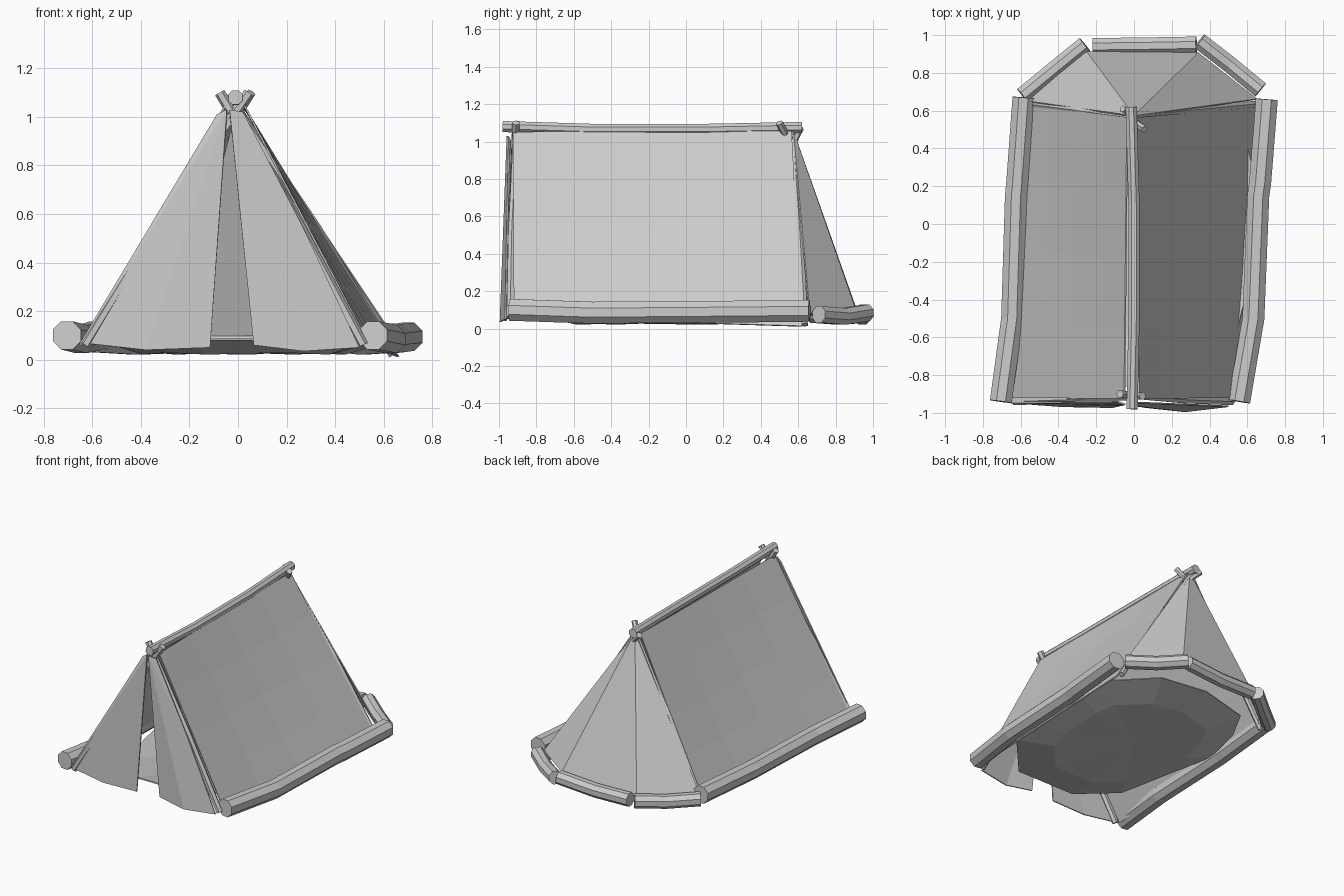
import bpy, bmesh, math
from mathutils import Vector

cube = bpy.data.objects.get("Cube")
if cube:
    bpy.data.objects.remove(cube, do_unlink=True)

grey = bpy.data.materials.new("plain grey")
grey.use_nodes = True
colour = (0.6, 0.6, 0.6, 1)
grey.diffuse_color = colour
grey.node_tree.nodes["Principled BSDF"].inputs["Base Color"].default_value = colour


def finish(bm, name):
    mesh = bpy.data.meshes.new(name)
    bmesh.ops.recalc_face_normals(bm, faces=bm.faces[:])
    bm.to_mesh(mesh)
    bm.free()
    mesh.materials.append(grey)
    obj = bpy.data.objects.new(name, mesh)
    bpy.context.collection.objects.link(obj)
    return obj


def log(name, path, radius, sides=8):
    """Faceted wooden pole swept along a few points, with flat ends."""
    pts = [Vector(p) for p in path]
    bm = bmesh.new()
    rings = []
    for i, p in enumerate(pts):
        along = pts[min(i + 1, len(pts) - 1)] - pts[max(i - 1, 0)]
        turn = along.to_track_quat('Z', 'Y')
        ring = []
        for k in range(sides):
            a = math.tau * (k + 0.5) / sides
            ring.append(bm.verts.new(p + turn @ Vector((math.cos(a), math.sin(a), 0)) * radius))
        rings.append(ring)
    for a, b in zip(rings, rings[1:]):
        for k in range(sides):
            j = (k + 1) % sides
            bm.faces.new((a[k], a[j], b[j], b[k]))
    bm.faces.new(rings[0])
    bm.faces.new(rings[-1])
    return finish(bm, name)


def thicken(obj):
    mod = obj.modifiers.new("cloth thickness", 'SOLIDIFY')
    mod.thickness = 0.008
    mod.offset = 0


def wall(name, top_front, top_back, low_back, low_front, sag):
    """Side cloth: bilinear sheet that sags a little in the middle."""
    tf, tb, lb, lf = map(Vector, (top_front, top_back, low_back, low_front))
    normal = (tb - tf).cross(lf - tf).normalized()
    if normal.z < 0:
        normal.negate()
    bm = bmesh.new()
    n = 5
    grid = []
    for i in range(n):
        u = i / (n - 1)
        row = []
        for j in range(n):
            v = j / (n - 1)
            p = tf.lerp(tb, u).lerp(lf.lerp(lb, u), v)
            dip = sag * math.sin(math.pi * u) * math.sin(math.pi * v)
            row.append(bm.verts.new(p - normal * dip))
        grid.append(row)
    for a, b in zip(grid, grid[1:]):
        for j in range(n - 1):
            bm.faces.new((a[j], a[j + 1], b[j + 1], b[j]))
    thicken(finish(bm, name))


def fan(name, apex, rim):
    """Triangles from one point to a row of rim points."""
    bm = bmesh.new()
    top = bm.verts.new(apex)
    edge = [bm.verts.new(p) for p in rim]
    for a, b in zip(edge, edge[1:]):
        bm.faces.new((top, a, b))
    thicken(finish(bm, name))


def dish(name, outline, rim_z, floor_z):
    """Shallow tray: raised rim sloping down to a lower, slightly uneven middle."""
    bm = bmesh.new()
    rim = [bm.verts.new((x, y, rim_z)) for x, y in outline]
    low = [bm.verts.new((x * 0.68, y * 0.68, floor_z + 0.008 * (i % 2))) for i, (x, y) in enumerate(outline)]
    centre = bm.verts.new((0, 0, floor_z + 0.015))
    for i in range(len(rim)):
        j = (i + 1) % len(rim)
        bm.faces.new((rim[i], rim[j], low[j], low[i]))
        bm.faces.new((low[i], low[j], centre))
    thicken(finish(bm, name))


# Ridge pole and side logs
log("ridge_pole", [(-0.01, -0.98, 1.08), (0, -0.5, 1.065), (0, 0.1, 1.065), (-0.015, 0.62, 1.075)], 0.032)
log("right_base_log", [(-0.705, -0.94, 0.1), (-0.645, -0.5, 0.085), (-0.625, 0.15, 0.09),
                       (-0.618, 0.22, 0.09), (-0.585, 0.67, 0.1)], 0.063)
log("left_base_log", [(0.557, -0.94, 0.1), (0.632, -0.5, 0.085), (0.658, 0.15, 0.09),
                      (0.668, 0.22, 0.09), (0.703, 0.66, 0.095)], 0.063)

# Three shorter logs around the back
log("back_right_log", [(-0.59, 0.68, 0.075), (-0.42, 0.82, 0.065), (-0.26, 0.95, 0.075)], 0.048)
log("back_middle_log", [(-0.22, 0.94, 0.07), (0.05, 0.943, 0.065), (0.33, 0.948, 0.085)], 0.048)
log("back_left_log", [(0.347, 0.968, 0.085), (0.51, 0.842, 0.065), (0.67, 0.71, 0.075)], 0.048)

# Crossed poles at both ends, filling the seams between the cloths
log("front_right_pole", [(-0.63, -0.94, 0.06), (-0.35, -0.93, 0.52), (0.045, -0.91, 1.1)], 0.022, 6)
log("front_left_pole", [(0.515, -0.94, 0.06), (0.265, -0.93, 0.53), (-0.075, -0.9, 1.1)], 0.022, 6)
log("rear_right_pole", [(-0.56, 0.635, 0.05), (-0.295, 0.6, 0.54), (-0.01, 0.55, 1.0), (0.055, 0.5, 1.1)], 0.02, 6)
log("rear_left_pole", [(0.64, 0.635, 0.02), (0.325, 0.605, 0.54), (0.015, 0.575, 1.0), (-0.06, 0.61, 1.07)], 0.02, 6)

# Side cloths
wall("right_cloth", (-0.05, -0.925, 1.05), (-0.035, 0.565, 1.055), (-0.565, 0.635, 0.06), (-0.65, -0.92, 0.06), 0.008)
wall("left_cloth", (0.025, -0.925, 1.05), (0.015, 0.565, 1.055), (0.66, 0.62, 0.012), (0.54, -0.92, 0.06), 0.008)

# Front door flaps, with the opening between them
fan("right_door_flap", (-0.045, -0.955, 1.03),
    [(-0.085, -0.94, 1.01), (-0.65, -0.945, 0.07), (-0.38, -0.965, 0.04), (-0.115, -0.97, 0.05)])
fan("left_door_flap", (-0.035, -0.955, 1.03),
    [(0.065, -0.97, 0.06), (0.27, -0.992, 0.035), (0.5, -0.965, 0.05),
     (0.265, -0.955, 0.55), (0.02, -0.945, 1.02)])

# Faceted back cloth
fan("back_cloth", (0, 0.57, 1.06),
    [(-0.57, 0.65, 0.08), (-0.25, 0.91, 0.1), (0.34, 0.905, 0.1), (0.65, 0.66, 0.08)])

# Ground sheet
dish("ground_sheet",
     [(-0.19, -0.86), (-0.43, -0.64), (-0.58, 0.1), (-0.5, 0.42), (-0.38, 0.64), (0, 0.74),
      (0.34, 0.69), (0.6, 0.42), (0.65, 0.2), (0.61, -0.3), (0.55, -0.55), (0.27, -0.86)], 0.085, 0.025)
